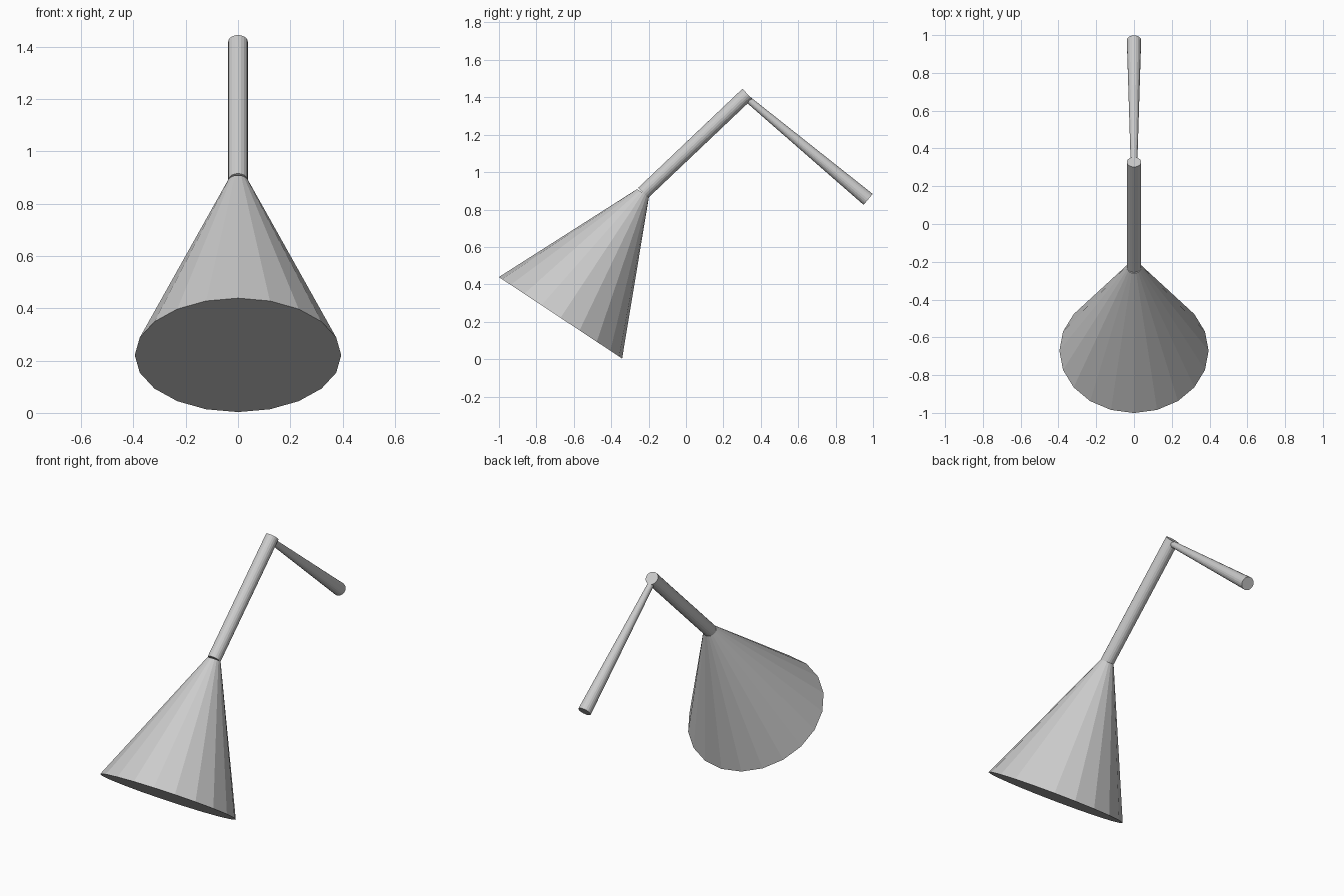
import bpy, bmesh, math
from mathutils import Matrix, Vector

if "Cube" in bpy.data.objects:
    bpy.data.objects.remove(bpy.data.objects["Cube"])

grey = bpy.data.materials.new("grey")
grey.diffuse_color = (0.6, 0.6, 0.6, 1)
grey.use_nodes = True
grey.node_tree.nodes["Principled BSDF"].inputs["Base Color"].default_value = grey.diffuse_color


def tapered(name, start, end, r_start, r_end, sides=20):
    """Capped flat-sided cone between two (y, z) points on the x = 0 plane."""
    a, b = Vector((0, *start)), Vector((0, *end))
    d = b - a
    turn = Matrix.Rotation(math.atan2(-d.y, d.z), 4, 'X')
    bm = bmesh.new()
    bmesh.ops.create_cone(bm, cap_ends=True, segments=sides, radius1=r_start,
                          radius2=r_end, depth=d.length,
                          matrix=Matrix.Translation((a + b) / 2) @ turn)
    mesh = bpy.data.meshes.new(name)
    bm.to_mesh(mesh)
    bm.free()
    mesh.materials.append(grey)
    ob = bpy.data.objects.new(name, mesh)
    bpy.context.collection.objects.link(ob)
    return ob


# wide closed shade
tapered("shade", (-0.671, 0.221), (-0.23, 0.888), 0.395, 0.038)
# straight upper arm from the shade to the elbow
tapered("upper_arm", (-0.23, 0.888), (0.328, 1.418), 0.038, 0.038)
# lower arm, thin at the elbow and thicker at its free end
tapered("lower_arm", (0.336, 1.385), (0.974, 0.854), 0.018, 0.038)
